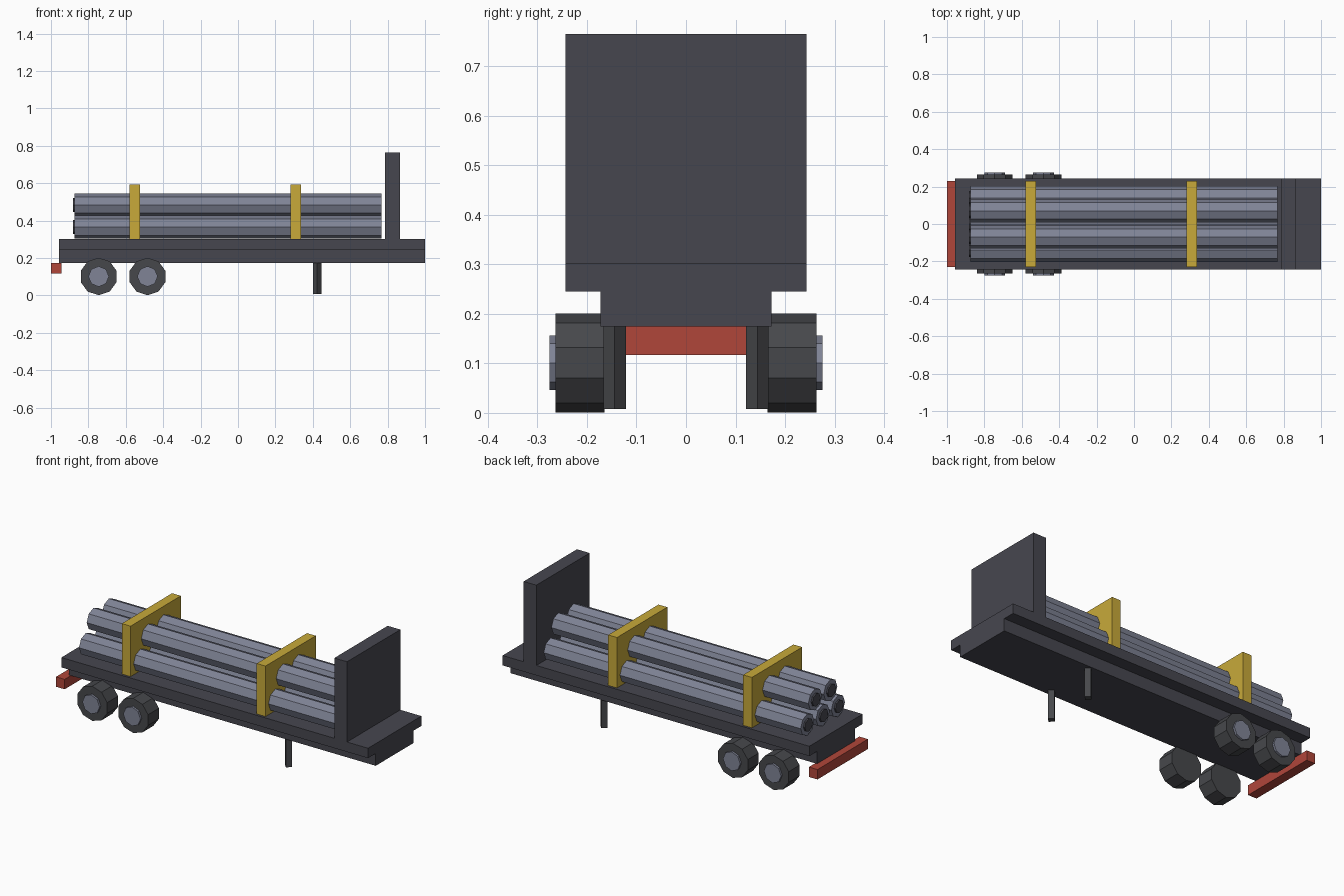
import bpy, math
from mathutils import Vector

if "Cube" in bpy.data.objects:
    bpy.data.objects.remove(bpy.data.objects["Cube"])


def mat(name, rgb):
    m = bpy.data.materials.new(name)
    m.diffuse_color = (*rgb, 1)
    m.use_nodes = True
    m.node_tree.nodes["Principled BSDF"].inputs["Base Color"].default_value = m.diffuse_color
    return m


DARK = mat("dark_frame", (0.062, 0.062, 0.078))
TYRE = mat("tyre_grey", (0.062, 0.064, 0.071))
STEEL = mat("steel", (0.215, 0.23, 0.305))
YELLOW = mat("strap_yellow", (0.58, 0.40, 0.042))
RED = mat("bumper_red", (0.434, 0.061, 0.042))


def make(name, verts, faces, material):
    me = bpy.data.meshes.new(name)
    me.from_pydata(verts, [], faces)
    me.materials.append(material)
    ob = bpy.data.objects.new(name, me)
    bpy.context.collection.objects.link(ob)
    return ob


def box(name, x, y, z, material):
    v = [(a, b, c) for a in x for b in y for c in z]
    f = [(0, 1, 3, 2), (4, 6, 7, 5), (0, 4, 5, 1), (2, 3, 7, 6), (0, 2, 6, 4), (1, 5, 7, 3)]
    return make(name, v, f, material)


def prism(name, axis, start, end, centre, r, n, material):
    """n-sided prism along an axis; centre holds the other two coordinates."""
    i = "xyz".index(axis)
    others = [k for k in range(3) if k != i]
    verts = []
    for t in (start, end):
        for k in range(n):
            a = math.pi / 2 + 2 * math.pi * k / n
            p = Vector()
            p[i] = t
            p[others[0]] = centre[0] + r * math.cos(a)
            p[others[1]] = centre[1] + r * math.sin(a)
            verts.append(p)
    faces = [(k, (k + 1) % n, (k + 1) % n + n, k + n) for k in range(n)]
    faces += [tuple(reversed(range(n))), tuple(range(n, 2 * n))]
    if (axis == "y") == (end > start):  # keep normals outward
        faces = [tuple(reversed(f)) for f in faces]
    return make(name, verts, faces, material)


# deck, chassis and headboard
box("deck", (-0.957, 1.0), (-0.243, 0.243), (0.245, 0.302), DARK)
box("chassis", (-0.957, 1.0), (-0.173, 0.173), (0.174, 0.245), DARK)
box("headboard", (0.785, 0.866), (-0.243, 0.243), (0.302, 0.765), DARK)

# rear bumper
box("rear_bumper", (-1.0, -0.945), (-0.23, 0.23), (0.117, 0.174), RED)

# wheels with hubs, and landing legs
for s, side in ((-1, "near"), (1, "far")):
    for x, pos in ((-0.745, "rear"), (-0.484, "front")):
        prism(f"{side}_{pos}_tyre", "y", s * 0.165, s * 0.264, (x, 0.101), 0.1, 10, TYRE)
        prism(f"{side}_{pos}_hub", "y", s * 0.25, s * 0.276, (x, 0.101), 0.055, 8, STEEL)
    prism(f"{side}_landing_leg", "z", 0.008, 0.174, (0.423, s * 0.144), 0.023, 4, TYRE)

# stacked pipes: three below, two above, with dark bores at the rear
rows = [(0.365, (-0.14, 0, 0.14)), (0.483, (-0.07, 0.07))]
for z, ys in rows:
    for y in ys:
        prism("pipe", "x", -0.873, 0.767, (y, z), 0.062, 8, STEEL)
        prism("pipe_bore", "x", -0.882, -0.86, (y, z), 0.037, 8, DARK)

# straps over the load
for x in (-0.553, 0.308):
    box("load_strap", (x - 0.028, x + 0.028), (-0.229, 0.229), (0.302, 0.593), YELLOW)
